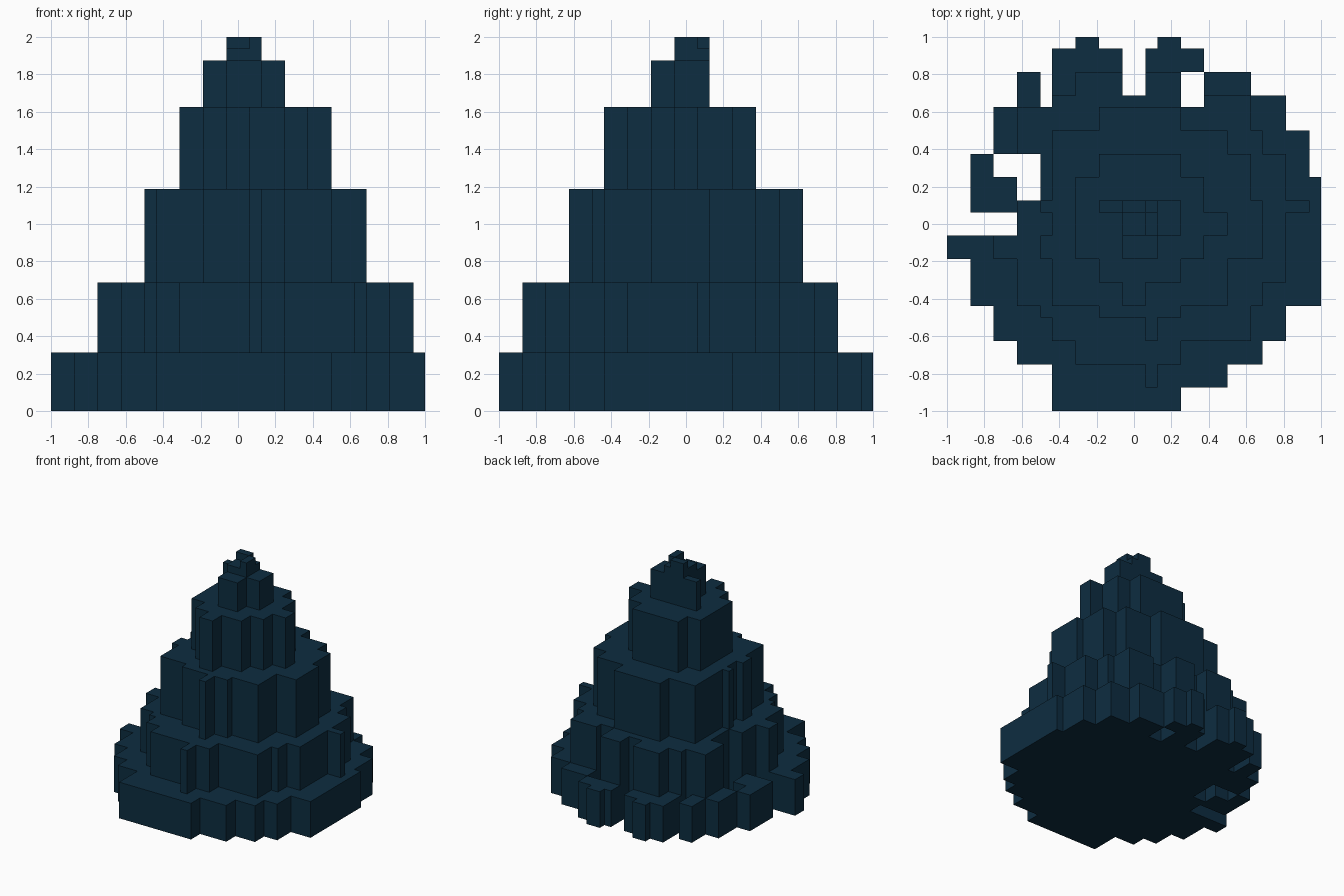
import bpy, bmesh

cube = bpy.data.objects.get("Cube")
if cube:
    bpy.data.objects.remove(cube, do_unlink=True)

U = 1 / 16  # block unit

mat = bpy.data.materials.new("deep_navy")
mat.use_nodes = True
color = (0.004, 0.026, 0.052, 1)
mat.diffuse_color = color
bsdf = next(n for n in mat.node_tree.nodes if n.type == 'BSDF_PRINCIPLED')
bsdf.inputs["Base Color"].default_value = color
bsdf.inputs["Roughness"].default_value = 0.8


def tier(name, z0, z1, top, rows):
    """Extrude a blocky footprint; rows run from back to front as
    (front edge y, (x start, x end), ...), first row starting at top."""
    cells = set()
    for y0, *runs in rows:
        for a, b in runs:
            cells |= {(x, y) for x in range(a, b) for y in range(y0, top)}
        top = y0
    bm = bmesh.new()

    def quad(*pts):
        bm.faces.new([bm.verts.new((x * U, y * U, z * U)) for x, y, z in pts])

    for x, y in cells:
        corners = [(x, y), (x + 1, y), (x + 1, y + 1), (x, y + 1)]
        quad(*[(*c, z1) for c in corners])
        quad(*[(*c, z0) for c in reversed(corners)])
        # walls only where the neighbouring cell is empty
        for i, (dx, dy) in enumerate([(0, -1), (1, 0), (0, 1), (-1, 0)]):
            if (x + dx, y + dy) not in cells:
                a, b = corners[i], corners[(i + 1) % 4]
                quad((*a, z0), (*b, z0), (*b, z1), (*a, z1))
    bmesh.ops.remove_doubles(bm, verts=bm.verts[:], dist=1e-4)
    bmesh.ops.dissolve_limit(bm, angle_limit=0.02, verts=bm.verts[:], edges=bm.edges[:])
    me = bpy.data.meshes.new(name)
    bm.to_mesh(me)
    bm.free()
    me.materials.append(mat)
    bpy.context.collection.objects.link(bpy.data.objects.new(name, me))


# Wide ragged base
tier("base_tier", 0, 5, 16, [
    (15, (-5, -3), (2, 4)),
    (13, (-7, -1), (1, 6)),
    (11, (-10, -8), (-7, -1), (1, 4), (6, 10)),
    (10, (-10, -8), (-7, 4), (6, 13)),
    (8, (-12, 13)),
    (6, (-12, 15)),
    (4, (-14, -12), (-8, 15)),
    (2, (-14, -10), (-8, 16)),
    (1, (-14, 16)),
    (-1, (-10, 16)),
    (-3, (-16, 16)),
    (-7, (-14, 16)),
    (-10, (-12, 13)),
    (-12, (-10, 11)),
    (-14, (-7, 8)),
    (-16, (-7, 4))])

# Second tier
tier("lower_tier", 5, 11, 13, [
    (11, (-5, -1), (1, 4)),
    (10, (-7, 4), (6, 10)),
    (8, (-10, 10)),
    (6, (-10, 11)),
    (2, (-8, 13)),
    (1, (-10, 15)),
    (-1, (-10, 13)),
    (-3, (-12, 13)),
    (-5, (-10, 13)),
    (-7, (-10, 11)),
    (-8, (-8, 10)),
    (-10, (-7, 10)),
    (-12, (-5, 4)),
    (-14, (1, 2))])

# Third tier
tier("middle_tier", 11, 19, 10, [
    (8, (-3, 4)),
    (6, (-7, 8)),
    (2, (-7, 10)),
    (1, (-8, 11)),
    (-1, (-7, 11)),
    (-3, (-8, 11)),
    (-7, (-7, 8)),
    (-8, (-3, 4)),
    (-10, (1, 2))])

# Fourth tier
tier("upper_tier", 19, 26, 6, [
    (4, (-3, 4)),
    (1, (-5, 6)),
    (-1, (-5, 8)),
    (-3, (-5, 6)),
    (-5, (-3, 4)),
    (-7, (-1, 1))])

# Peak
tier("peak_tier", 26, 30, 2, [
    (1, (-3, 4)),
    (-1, (-1, 4)),
    (-3, (-1, 2))])

# Small cap with two raised tips
tier("tip_base", 30, 31, 2, [(-1, (-1, 2))])
tier("tip_back", 31, 32, 2, [(1, (-1, 1))])
tier("tip_left", 31, 32, 1, [(-1, (1, 2))])
